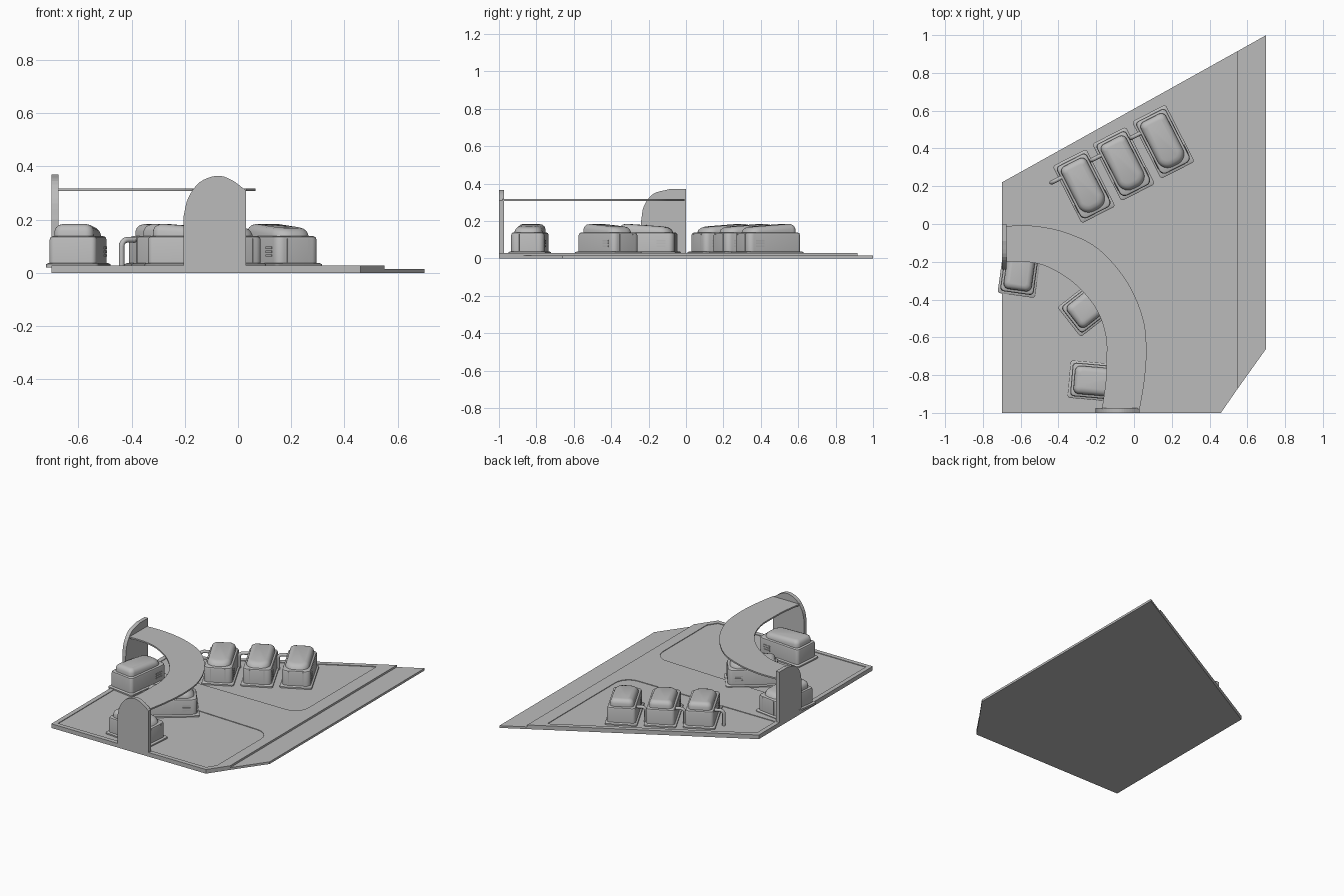
import bpy, bmesh
from math import radians, sin, cos, pi
from mathutils import Vector, Matrix

cube = bpy.data.objects.get("Cube")
if cube:
    bpy.data.objects.remove(cube, do_unlink=True)

grey = bpy.data.materials.new("plain grey")
grey.use_nodes = True
grey.diffuse_color = (0.5, 0.5, 0.5, 1)
grey.node_tree.nodes["Principled BSDF"].inputs["Base Color"].default_value = (0.5, 0.5, 0.5, 1)


def finish(name, bm, smooth=False):
    bmesh.ops.recalc_face_normals(bm, faces=bm.faces)
    mesh = bpy.data.meshes.new(name)
    bm.to_mesh(mesh)
    bm.free()
    mesh.materials.append(grey)
    ob = bpy.data.objects.new(name, mesh)
    bpy.context.collection.objects.link(ob)
    if smooth:
        bpy.ops.object.select_all(action='DESELECT')
        ob.select_set(True)
        bpy.context.view_layer.objects.active = ob
        bpy.ops.object.shade_smooth_by_angle(angle=radians(35))
    return ob


def prism(name, points, depth, smooth=False):
    """Extrude an outline of 3D points along a vector."""
    bm = bmesh.new()
    face = bm.faces.new([bm.verts.new(p) for p in points])
    out = bmesh.ops.extrude_face_region(bm, geom=[face])
    moved = [v for v in out["geom"] if isinstance(v, bmesh.types.BMVert)]
    bmesh.ops.translate(bm, verts=moved, vec=depth)
    return finish(name, bm, smooth)


def flat(points, z):
    return [(x, y, z) for x, y in points]


def spline(pts, steps=5):
    """Smooth 2D path through a few points."""
    p = [Vector(q) for q in pts]
    p = [2 * p[0] - p[1]] + p + [2 * p[-1] - p[-2]]
    path = []
    for a, b, c, d in zip(p, p[1:], p[2:], p[3:]):
        for i in range(steps):
            t = i / steps
            path.append(0.5 * (2 * b + (c - a) * t + (2 * a - 5 * b + 4 * c - d) * t * t
                               + (3 * b - a - 3 * c + d) * t ** 3))
    return path + [p[-2]]


def rounded(w, y0, y1, r_front, r_back, n=6):
    """Rectangle outline with separate front and back corner radii."""
    pts = []
    for cx, cy, r, start in ((1, 1, r_back, 0), (-1, 1, r_back, 90),
                             (-1, -1, r_front, 180), (1, -1, r_front, 270)):
        ox = cx * (w / 2 - r)
        oy = y1 - r if cy > 0 else y0 + r
        for i in range(n + 1):
            a = radians(start + 90 * i / n)
            pts.append((ox + r * cos(a), oy + r * sin(a)))
    return pts


def loft(name, rings):
    """Skin stacked outlines of equal length and cap both ends."""
    bm = bmesh.new()
    loops = [[bm.verts.new(p) for p in ring] for ring in rings]
    for low, high in zip(loops, loops[1:]):
        for i in range(len(low)):
            j = (i + 1) % len(low)
            bm.faces.new((low[i], low[j], high[j], high[i]))
    bm.faces.new(loops[0])
    bm.faces.new(loops[-1])
    return finish(name, bm, True)


def box(name, size, at):
    bm = bmesh.new()
    bmesh.ops.create_cube(bm, size=1, matrix=Matrix.Translation(at) @ Matrix.Diagonal((*size, 1)))
    return finish(name, bm)


# Ground slab with a lower strip along its left side
prism("ground_slab", flat([(-0.7, -1), (0.46, -1), (0.55, -0.87), (0.55, 0.916), (-0.7, 0.22)], 0), (0, 0, 0.028))
prism("lower_strip", flat([(0.55, -0.87), (0.7, -0.66), (0.7, 1), (0.55, 0.916)], 0), (0, 0, 0.015))

# Shallow recessed lots with a rounded corner each
slab = bpy.data.objects["ground_slab"]
front_corner = [(0.38 + 0.1 * cos(a * pi / 12), -0.44 + 0.1 * sin(a * pi / 12)) for a in range(7)]
rear_corner = [(0.36 + 0.1 * cos(a * pi / 12), 0.1 + 0.1 * sin(a * pi / 12)) for a in range(-6, 1)]
lots = {"front_lot": [(-0.67, -0.97), (0.44, -0.97), (0.48, -0.91)] + front_corner + [(-0.67, -0.3)],
        "rear_lot": [(-0.67, 0)] + rear_corner + [(0.46, 0.83), (-0.67, 0.2)]}
for name, outline in lots.items():
    cutter = prism(name + "_cutter", flat(outline, 0.024), (0, 0, 0.02))
    cutter.hide_render = True
    cutter.hide_viewport = True
    cutter.display_type = 'WIRE'
    mod = slab.modifiers.new(name, 'BOOLEAN')
    mod.operation = 'DIFFERENCE'
    mod.solver = 'EXACT'
    mod.object = cutter

# Two upright end walls with curved tops
front_top = spline([(-0.205, 0.21), (-0.188, 0.28), (-0.145, 0.34), (-0.08, 0.365), (-0.025, 0.35), (0.03, 0.31)], 4)
prism("front_wall", [(x, -1, z) for x, z in [(0.03, 0), (-0.205, 0)] + front_top], (0, 0.027, 0))
side_top = spline([(-0.24, 0.2), (-0.225, 0.28), (-0.175, 0.345), (-0.09, 0.37)], 4)
prism("side_wall", [(-0.7, y, z) for y, z in [(0, 0), (-0.24, 0)] + side_top + [(0, 0.37)]], (0.026, 0, 0))

# Curved canopy spanning between the walls
outer = spline([(-0.68, -0.01), (-0.53, -0.01), (-0.36, -0.045), (-0.19, -0.13), (-0.04, -0.3),
                (0.045, -0.49), (0.066, -0.66), (0.055, -0.83), (0.03, -0.98)])
inner = spline([(-0.68, -0.2), (-0.57, -0.2), (-0.45, -0.23), (-0.31, -0.32), (-0.2, -0.45),
                (-0.15, -0.59), (-0.145, -0.72), (-0.15, -0.84), (-0.17, -0.98)])
prism("canopy", flat(outer + inner[::-1], 0.308), (0, 0, 0.01), True)


# Parked pods
def pod(tag, x, y, angle, post=False):
    def ring(w, y0, y1, rf, rb, z):
        return flat(rounded(w, y0, y1, rf, rb), z)
    parts = [loft("pod_plate_" + tag, [ring(0.2, -0.17, 0.17, 0.015, 0.015, 0.02),
                                       ring(0.2, -0.17, 0.17, 0.015, 0.015, 0.033),
                                       ring(0.185, -0.162, 0.162, 0.015, 0.015, 0.038)]),
             loft("pod_body_" + tag, [ring(0.178, -0.157, 0.157, 0.03, 0.02, 0.03),
                                      ring(0.178, -0.157, 0.157, 0.03, 0.02, 0.125),
                                      ring(0.172, -0.154, 0.154, 0.03, 0.02, 0.135),
                                      ring(0.156, -0.146, 0.146, 0.03, 0.02, 0.139)])]
    cap = [ring(0.15 - 2 * d, -0.142 + d * 1.3, 0.142 - d, 0.06 - d, 0.03 - d * 0.6, z)
           for d, z in ((0, 0.136), (0.001, 0.158), (0.006, 0.171), (0.016, 0.18), (0.03, 0.184))]
    # Roof drops gently towards the nose
    cap = [[(px, py, pz - max(0, 0.05 - py) * 0.1 * (pz > 0.15)) for px, py, pz in r] for r in cap]
    parts.append(loft("pod_roof_" + tag, cap))
    for side, s in (("left", 1), ("right", -1)):
        for k in range(3):
            parts.append(box(f"pod_{side}_vent_{k}_{tag}", (0.006, 0.05, 0.008),
                             (s * 0.089, -0.09, 0.065 + 0.015 * k)))
        parts.append(box(f"pod_{side}_nose_seam_{tag}", (0.004, 0.004, 0.09), (s * 0.045, -0.157, 0.085)))
    if post:
        # Bent pipe beside the pod
        curve = bpy.data.curves.new("charging_post_" + tag, 'CURVE')
        curve.dimensions = '3D'
        curve.bevel_depth = 0.011
        curve.bevel_resolution = 2
        curve.use_fill_caps = True
        line = curve.splines.new('POLY')
        path = [(-0.145, 0.02)] + [(-0.12 - 0.025 * cos(i * pi / 8), 0.1 + 0.025 * sin(i * pi / 8))
                                   for i in range(5)] + [(-0.085, 0.125)]
        line.points.add(len(path) - 1)
        for point, (px, pz) in zip(line.points, path):
            point.co = (px, 0.095, pz, 1)
        curve.materials.append(grey)
        ob = bpy.data.objects.new("charging_post_" + tag, curve)
        bpy.context.collection.objects.link(ob)
        parts.append(ob)
    for ob in parts:
        ob.location = (x, y, 0)
        ob.rotation_euler.z = radians(angle)


for i in range(3):
    pod(f"rear_{i}", -0.265 + 0.21 * i, 0.2 + 0.118 * i, 27, True)
pod("side", -0.6, -0.21, 172)
pod("middle", -0.21, -0.415, 128)
pod("front", -0.175, -0.835, 85)
